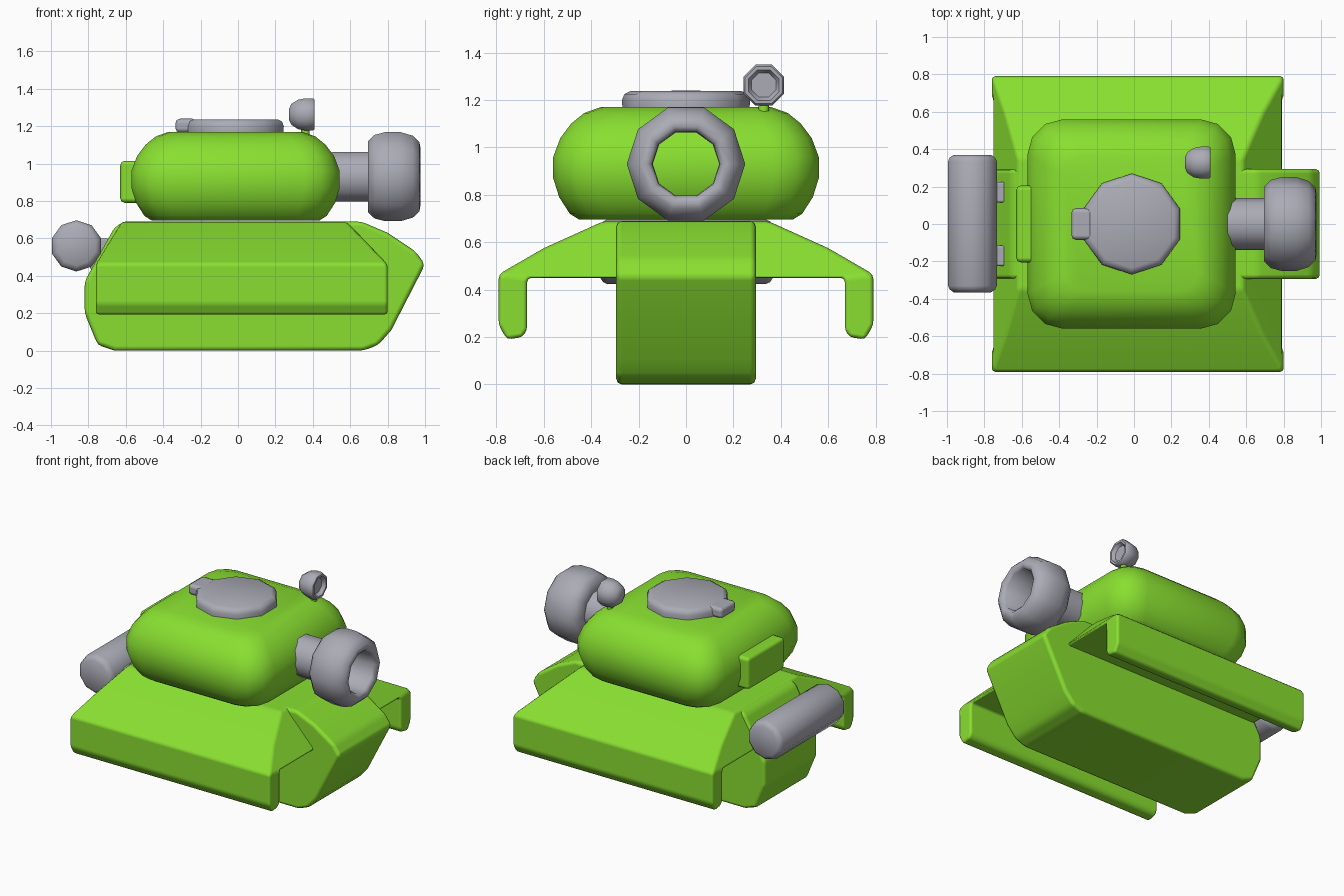
import bpy, bmesh
from math import sin, cos, pi, radians
from mathutils import Matrix, Vector

cube = bpy.data.objects.get("Cube")
if cube:
    bpy.data.objects.remove(cube)


def material(name, rgb):
    m = bpy.data.materials.new(name)
    m.use_nodes = True
    m.diffuse_color = (*rgb, 1)
    m.node_tree.nodes["Principled BSDF"].inputs["Base Color"].default_value = (*rgb, 1)
    return m


green = material("bright green", (0.25, 0.74, 0.03))
grey = material("metal grey", (0.41, 0.41, 0.47))


def finish(name, bm, mat, bevel=0, segments=2, angle=45, mirror=False):
    bmesh.ops.recalc_face_normals(bm, faces=bm.faces)
    mesh = bpy.data.meshes.new(name)
    bm.to_mesh(mesh)
    bm.free()
    mesh.materials.append(mat)
    ob = bpy.data.objects.new(name, mesh)
    bpy.context.collection.objects.link(ob)
    bpy.ops.object.select_all(action='DESELECT')
    ob.select_set(True)
    bpy.context.view_layer.objects.active = ob
    if mirror:
        mod = ob.modifiers.new("Mirror", 'MIRROR')
        mod.use_axis = (False, True, False)
    if bevel:
        bpy.ops.object.shade_smooth()
        mod = ob.modifiers.new("Bevel", 'BEVEL')
        mod.width, mod.segments = bevel, segments
        mod.limit_method, mod.angle_limit = 'ANGLE', radians(20)
        mod.harden_normals = True
    else:
        bpy.ops.object.shade_smooth_by_angle(angle=radians(angle))
    return ob


def bridge(bm, a, b):
    n = len(a)
    for i in range(n):
        bm.faces.new((a[i], a[(i + 1) % n], b[(i + 1) % n], b[i]))


def box(name, lo, hi, mat, bevel):
    bm = bmesh.new()
    lo, hi = Vector(lo), Vector(hi)
    bmesh.ops.create_cube(bm, size=1, matrix=Matrix.Translation((lo + hi) / 2)
                          @ Matrix.Diagonal((*(hi - lo), 1)))
    return finish(name, bm, mat, bevel)


def lathe(name, profile, centre, axis, sides, mat, turn=0, caps=(True, True), angle=45):
    """Spin (distance along axis, radius) pairs around an axis."""
    bm = bmesh.new()
    rings = []
    for d, r in profile:
        ring = []
        for i in range(sides):
            a = 2 * pi * i / sides + turn
            u, v = r * cos(a), r * sin(a)
            p = {'X': (d, u, v), 'Y': (u, d, v), 'Z': (v, u, d)}[axis]
            ring.append(bm.verts.new(Vector(centre) + Vector(p)))
        rings.append(ring)
    for a, b in zip(rings, rings[1:]):
        bridge(bm, a, b)
    for use, ring in zip(caps, (rings[0], rings[-1])):
        if use:
            bm.faces.new(ring)
    return finish(name, bm, mat, angle=angle)


# Central hull: side outline extruded across the width
outline = [(-0.82, 0.37), (-0.82, 0.2), (-0.75, 0.03), (-0.66, 0), (0.67, 0),
           (0.75, 0.03), (0.82, 0.11), (1.0, 0.46), (0.95, 0.53), (0.8, 0.63),
           (0.66, 0.69), (-0.61, 0.69), (-0.66, 0.66)]
bm = bmesh.new()
sides = [[bm.verts.new((x, y, z)) for x, z in outline] for y in (-0.295, 0.295)]
bridge(bm, *sides)
for s in sides:
    bm.faces.new(s)
finish("hull", bm, green, 0.025)

# Sloping fenders with hanging skirts: half section mirrored across the middle
section = [(0, 0.69), (0.35, 0.688), (0.6, 0.575), (0.79, 0.465), (0.79, 0.25),
           (0.755, 0.19), (0.69, 0.2), (0.67, 0.23), (0.67, 0.45), (0, 0.45)]


def end_x(z, front):
    t = max(0, (z - 0.465) / 0.225)
    return 0.8 - 0.22 * t if front else -0.76 + 0.14 * t


bm = bmesh.new()
ends = [[bm.verts.new((end_x(z, f), y, z)) for y, z in section] for f in (False, True)]
for i in range(len(section) - 1):
    bm.faces.new((ends[0][i], ends[0][i + 1], ends[1][i + 1], ends[1][i]))
for e in ends:
    bm.faces.new([e[i] for i in (0, 1, 2, 3, 8, 9)])
    bm.faces.new(e[3:9])
finish("fenders", bm, green, 0.018, mirror=True)

# Turret: stacked rounded rectangles (height, inset)
layers = [(0.695, 0.11), (0.72, 0.07), (0.79, 0.025), (0.87, 0), (0.96, 0),
          (1.04, 0.03), (1.1, 0.075), (1.145, 0.13), (1.17, 0.2)]
bm = bmesh.new()
rings = []
for z, inset in layers:
    radius = 0.19 - inset * 0.45
    hx, hy = 0.557 - inset - radius, 0.56 - inset - radius
    ring = []
    for k, (sx, sy) in enumerate(((1, 1), (-1, 1), (-1, -1), (1, -1))):
        for j in range(4):
            a = (k + j / 3) * pi / 2
            ring.append(bm.verts.new((-0.013 + sx * hx + radius * cos(a),
                                      sy * hy + radius * sin(a), z)))
    rings.append(ring)
for a, b in zip(rings, rings[1:]):
    bridge(bm, a, b)
bm.faces.new(rings[0])
bm.faces.new(rings[-1])
finish("turret", bm, green, angle=60)
box("turret_rear_plate", (-0.63, -0.205, 0.79), (-0.5, 0.205, 1.015), green, 0.025)

# Hollow gun barrel and bulging muzzle
lathe("barrel", [(0.5, 0.14), (0.72, 0.14)], (0, 0, 0.93), 'X', 10, grey, caps=(False, False))
lathe("muzzle", [(0.695, 0.14), (0.695, 0.2), (0.73, 0.235), (0.785, 0.25), (0.87, 0.25),
                 (0.935, 0.23), (0.97, 0.195), (0.975, 0.165), (0.955, 0.143), (0.72, 0.14)],
      (0, 0, 0.93), 'X', 10, grey, caps=(False, False), angle=65)

# Roof hatch with its hinge
lathe("hatch", [(1.16, 0.268), (1.2, 0.27), (1.225, 0.26), (1.237, 0.235)],
      (-0.012, 0, 0), 'Z', 10, grey, angle=60)
box("hatch_hinge", (-0.335, -0.085, 1.165), (-0.22, 0.085, 1.24), grey, 0.025)

# Spotlight on a short stem
lathe("spotlight", [(0.272, 0.03), (0.285, 0.06), (0.32, 0.085), (0.36, 0.093), (0.4, 0.093),
                    (0.41, 0.085), (0.41, 0.07), (0.385, 0.055)],
      (0, 0.328, 1.263), 'X', 8, grey, turn=pi / 8, angle=50)
lathe("spotlight_stem", [(1.1, 0.025), (1.19, 0.022)], (0.36, 0.328, 0), 'Z', 8, green)

# Rear drum and its brackets
lathe("rear_drum", [(-0.365, 0.105), (-0.35, 0.128), (-0.33, 0.137), (0.335, 0.137),
                    (0.355, 0.128), (0.37, 0.105)],
      (-0.864, 0, 0.56), 'Y', 10, grey, turn=pi / 10, angle=50)
for side, y in (("left", 0.17), ("right", -0.17)):
    box("drum_bracket_" + side, (-0.79, y - 0.055, 0.43), (-0.69, y + 0.055, 0.6), grey, 0.012)
